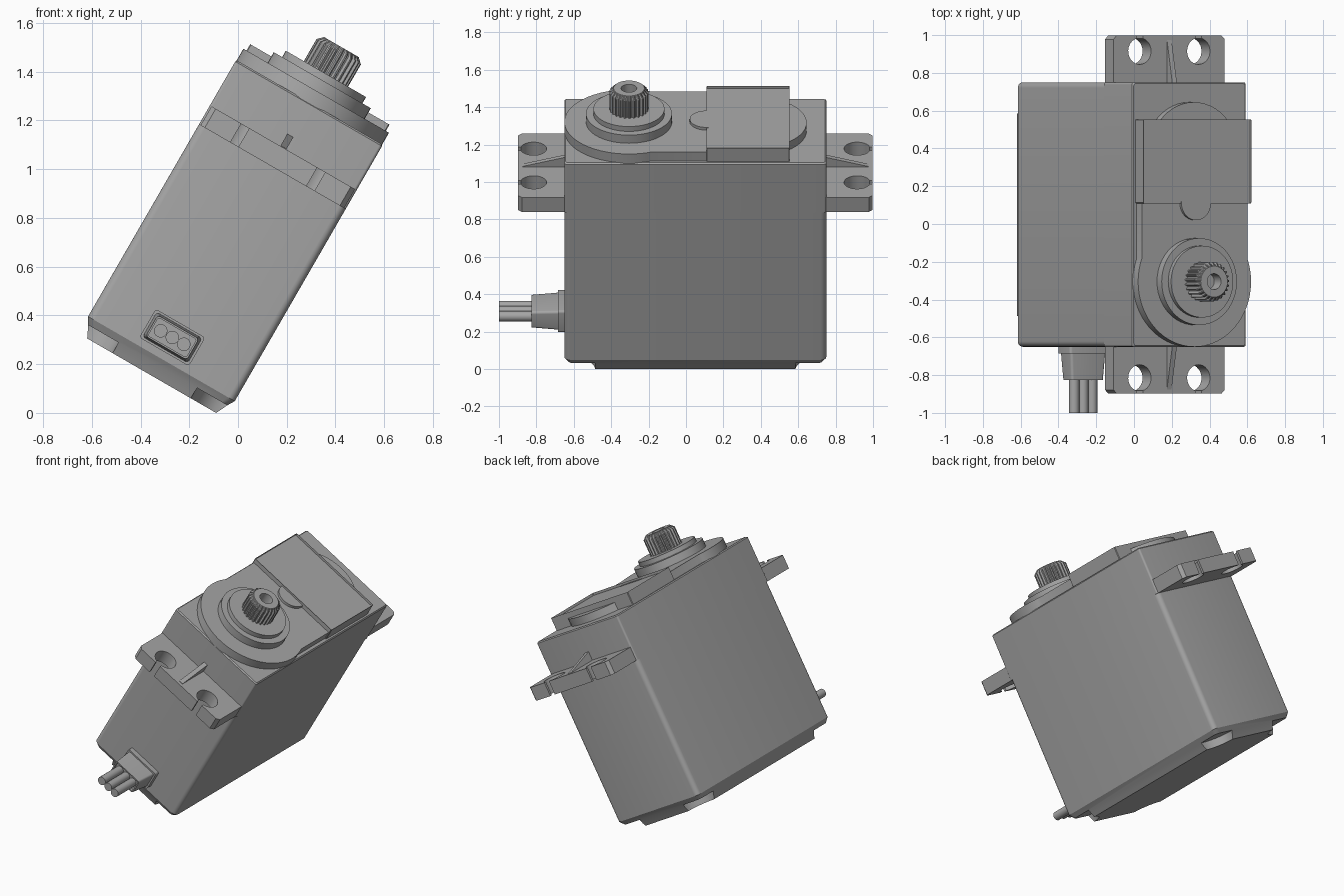
import bpy, bmesh
from math import sin, cos, pi, radians

cube = bpy.data.objects.get("Cube")
if cube:
    bpy.data.objects.remove(cube, do_unlink=True)

TILT = radians(30)
CX, CY = -0.383, 0.05        # middle of the case
LEN, WID = 1.40, 0.695       # case length and width
SHAFT_Y = -0.305

grey = bpy.data.materials.new("case_grey")
grey.use_nodes = True
COLOUR = (0.38, 0.38, 0.38, 1)
grey.diffuse_color = COLOUR
grey.node_tree.nodes["Principled BSDF"].inputs["Base Color"].default_value = COLOUR


def finish(name, bm, smooth=True):
    """Turn a bmesh into a tilted, shaded object."""
    bmesh.ops.recalc_face_normals(bm, faces=bm.faces)
    me = bpy.data.meshes.new(name)
    bm.to_mesh(me)
    bm.free()
    me.materials.append(grey)
    ob = bpy.data.objects.new(name, me)
    bpy.context.collection.objects.link(ob)
    ob.rotation_euler.y = TILT
    if smooth:
        bpy.ops.object.select_all(action='DESELECT')
        ob.select_set(True)
        bpy.context.view_layer.objects.active = ob
        bpy.ops.object.shade_smooth_by_angle(angle=radians(30))
    return ob


def loft(bm, loops):
    """Skin a list of equal loops and cap both ends."""
    rings = [[bm.verts.new(p) for p in loop] for loop in loops]
    n = len(rings[0])
    for a, b in zip(rings, rings[1:]):
        for i in range(n):
            j = (i + 1) % n
            bm.faces.new((a[i], a[j], b[j], b[i]))
    bm.faces.new(rings[0][::-1])
    return bm.faces.new(rings[-1])


def prism(bm, outline, z0, z1):
    return loft(bm, [[(x, y, z) for x, y in outline] for z in (z0, z1)])


def arc(cx, cy, r, a0, a1, n):
    return [(cx + r * cos(a0 + (a1 - a0) * i / n),
             cy + r * sin(a0 + (a1 - a0) * i / n)) for i in range(n + 1)]


def circle(cx, cy, r, n=48):
    return arc(cx, cy, r, 0, 2 * pi, n)[:-1]


def round_rect(cx, cy, w, d, r, n=5):
    pts = []
    for k, (sx, sy) in enumerate(((1, 1), (-1, 1), (-1, -1), (1, -1))):
        pts += arc(cx + sx * (w / 2 - r), cy + sy * (d / 2 - r), r,
                   k * pi / 2, (k + 1) * pi / 2, n)
    return pts


def case_ring(z, inset, r):
    return [(x, y, z) for x, y in
            round_rect(CX, CY, WID - 2 * inset, LEN - 2 * inset, r)]


# Lower case with a chamfered foot
bm = bmesh.new()
loft(bm, [case_ring(-0.045, 0.042, 0.03), case_ring(0.005, 0.018, 0.03),
          case_ring(0.035, 0.0, 0.03), case_ring(0.945, 0.0, 0.03)])
case = finish("lower_case", bm, smooth=False)

# Corner screw recesses cut into the foot
bm = bmesh.new()
for sx in (-1, 1):
    for sy in (-1, 1):
        prism(bm, circle(CX + sx * 0.315, CY + sy * 0.665, 0.13, 32), -0.1, 0.005)
cutter = finish("recess_cutter", bm, smooth=False)
cutter.hide_render = True
mod = case.modifiers.new("recesses", 'BOOLEAN')
mod.operation = 'DIFFERENCE'
mod.solver = 'EXACT'
mod.object = cutter
bpy.ops.object.select_all(action='DESELECT')
case.select_set(True)
bpy.context.view_layer.objects.active = case
bpy.ops.object.modifier_apply(modifier=mod.name)
bpy.ops.object.shade_smooth_by_angle(angle=radians(30))
bpy.data.objects.remove(cutter, do_unlink=True)

# Upper case
bm = bmesh.new()
loft(bm, [case_ring(0.945, 0.0, 0.012), case_ring(1.243, 0.0, 0.012),
          case_ring(1.25, 0.007, 0.012)])
finish("upper_case", bm)


# Mounting tabs with keyhole slots and a stiffening rib
def tab(name, y0, s):
    end, half, cut, slot, r = 0.248, 0.34, 0.02, 0.019, 0.07
    pts = [(-half, -0.02), (half, -0.02), (half, end - cut), (half - cut, end)]
    for c in (0.18, -0.18):
        a = pi / 2 - 0.28
        pts += [(c + slot, end)] + arc(c, end - 0.083, r, a, a - 2 * pi + 0.56, 28)
        pts += [(c - slot, end)]
    pts += [(cut - half, end), (-half, end - cut)]
    bm = bmesh.new()
    prism(bm, [(CX + x, y0 + s * y) for x, y in pts], 0.945, 1.035)
    finish(name, bm)
    bm = bmesh.new()
    side = [(-0.01, 1.03), (0.225, 1.03), (0.225, 1.037), (-0.01, 1.095)]
    loft(bm, [[(CX + dx, y0 + s * y, z) for y, z in side] for dx in (-0.014, 0.014)])
    finish(name + "_rib", bm)


tab("front_tab", CY - LEN / 2, -1)
tab("back_tab", CY + LEN / 2, 1)

# Raised gear deck: a disc running into a straight plate
bm = bmesh.new()
a = radians(21)
deck = arc(CX, SHAFT_Y, 0.345, a, -pi - a, 56)
deck += [(CX - 0.322, 0.2), (CX + 0.322, 0.2)]
prism(bm, deck, 1.245, 1.305)
finish("gear_deck", bm)

bm = bmesh.new()
prism(bm, circle(CX, 0.375, 0.27), 1.245, 1.30)
finish("rear_disc", bm)

# Rear lid with a sunken panel and a rounded finger tab
bm = bmesh.new()
top = prism(bm, round_rect(CX, 0.332, 0.66, 0.445, 0.004, 1), 1.245, 1.335)
bmesh.ops.inset_region(bm, faces=[top], thickness=0.036)
bmesh.ops.translate(bm, verts=top.verts, vec=(0, 0, -0.016))
finish("rear_lid", bm)

bm = bmesh.new()
prism(bm, arc(CX, 0.11, 0.09, -pi, 0, 24) + [(CX + 0.09, 0.12), (CX - 0.09, 0.12)],
      1.30, 1.322)
finish("lid_finger_tab", bm)

# Stepped collar around the shaft
for name, r, z0, z1 in (("outer_collar", 0.23, 1.30, 1.355),
                        ("inner_collar", 0.19, 1.35, 1.385)):
    bm = bmesh.new()
    prism(bm, circle(CX, SHAFT_Y, r), z0, z1)
    finish(name, bm)


# Splined output shaft with a screw hole
def spline_ring(z, r, depth, teeth=25):
    n = teeth * 4
    return [(CX + (r - depth * (i % 4 > 1)) * cos(2 * pi * i / n),
             SHAFT_Y + (r - depth * (i % 4 > 1)) * sin(2 * pi * i / n), z)
            for i in range(n)]


bm = bmesh.new()
loft(bm, [spline_ring(1.37, 0.105, 0.012), spline_ring(1.49, 0.105, 0.012),
          spline_ring(1.512, 0.082, 0.0), spline_ring(1.512, 0.042, 0.0),
          spline_ring(1.44, 0.042, 0.0)])
finish("output_shaft", bm)


# Cable strain relief: flange, tapered boot with a sunken end
def boot_ring(y, w, h, r=0.014):
    return [(x, y, z) for x, z in round_rect(CX - 0.005, 0.133, w, h, r)]


bm = bmesh.new()
loft(bm, [boot_ring(-0.63, 0.235, 0.135), boot_ring(-0.685, 0.235, 0.135)])
finish("cable_flange", bm)

bm = bmesh.new()
loft(bm, [boot_ring(-0.68, 0.215, 0.117), boot_ring(-0.825, 0.195, 0.10),
          boot_ring(-0.825, 0.18, 0.085, 0.008), boot_ring(-0.808, 0.18, 0.085, 0.008)])
finish("cable_boot", bm)

# Three wires
for i in (-1, 0, 1):
    bm = bmesh.new()
    ring = circle(CX - 0.005 + i * 0.055, 0.133, 0.0275, 20)
    loft(bm, [[(x, y, z) for x, z in ring] for y in (-0.80, -1.0)])
    finish(f"wire_{i + 2}", bm)
